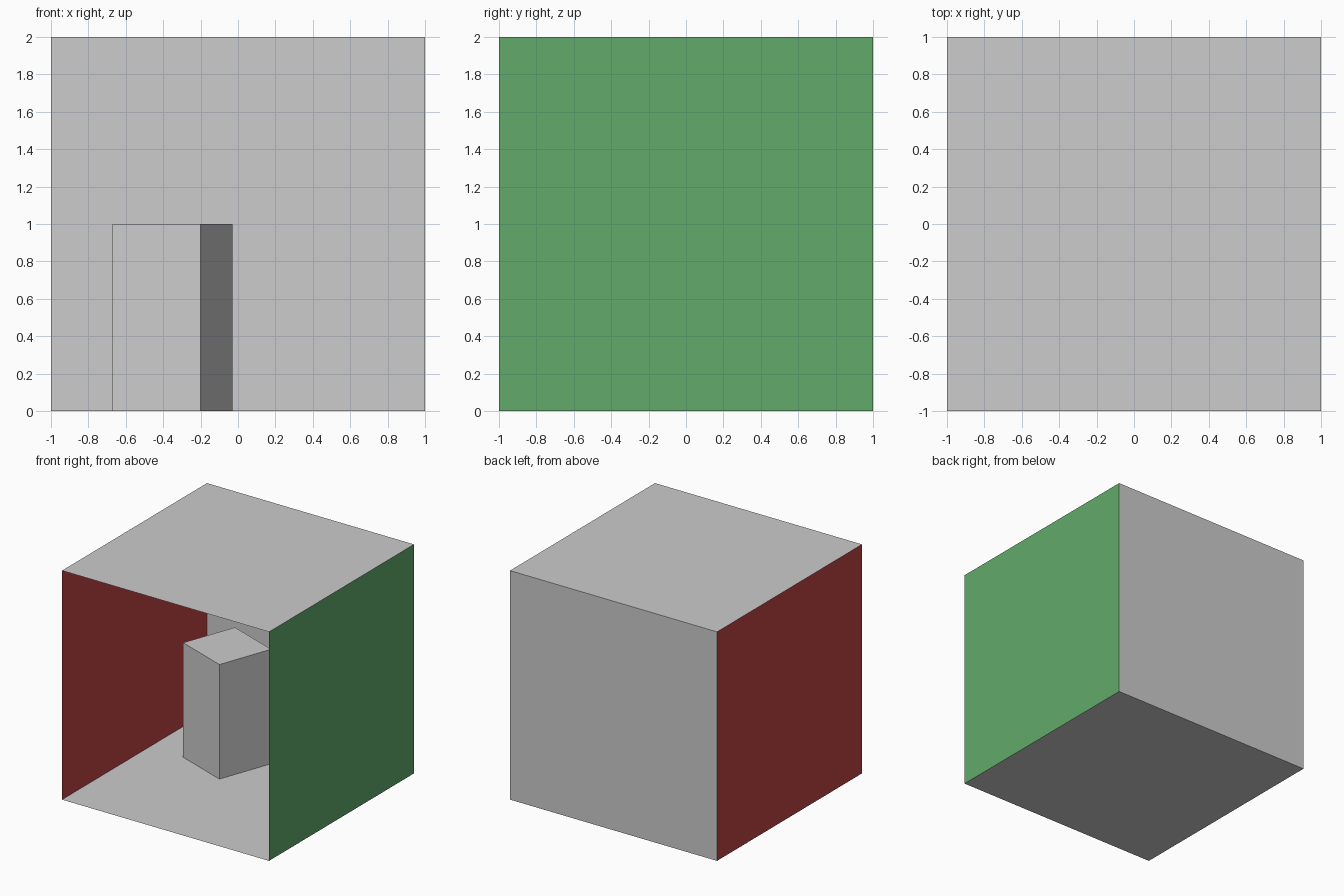
import bpy
from math import radians, pi
from mathutils import Matrix

cube = bpy.data.objects.get("Cube")
if cube:
    bpy.data.objects.remove(cube, do_unlink=True)


def material(name, rgb):
    mat = bpy.data.materials.new(name)
    mat.use_nodes = True
    colour = (*rgb, 1.0)
    mat.diffuse_color = colour
    bsdf = next(n for n in mat.node_tree.nodes if n.type == 'BSDF_PRINCIPLED')
    bsdf.inputs["Base Color"].default_value = colour
    return mat


grey = material("light grey", (0.604, 0.604, 0.604))
red = material("red", (0.533, 0.058, 0.058))
green = material("green", (0.122, 0.407, 0.147))


def finish(name, mat, transform):
    """Name the active object, bake its transform into the mesh and colour it."""
    ob = bpy.context.object
    ob.name = ob.data.name = name
    ob.data.transform(transform)
    ob.data.materials.append(mat)
    return ob


def panel(name, centre, axis, angle, mat):
    """Thin 2 x 2 sheet, turned so that it faces into the room."""
    bpy.ops.mesh.primitive_plane_add(size=2)
    return finish(name, mat, Matrix.Translation(centre) @ Matrix.Rotation(angle, 4, axis))


# Room shell, open at the front
panel("floor", (0, 0, 0), 'X', 0, grey)
panel("ceiling", (0, 0, 2), 'X', pi, grey)
panel("back_wall", (0, 1, 1), 'X', pi / 2, grey)
panel("right_wall", (-1, 0, 1), 'Y', pi / 2, red)
panel("left_wall", (1, 0, 1), 'Y', -pi / 2, green)

# Tall block standing on the floor, turned 20 degrees
bpy.ops.mesh.primitive_cube_add(size=1)
finish("tall_block", grey,
       Matrix.Translation((-0.35, 0.35, 0.5))
       @ Matrix.Rotation(radians(-20), 4, 'Z')
       @ Matrix.Diagonal((0.5, 0.5, 1.0, 1.0)))
